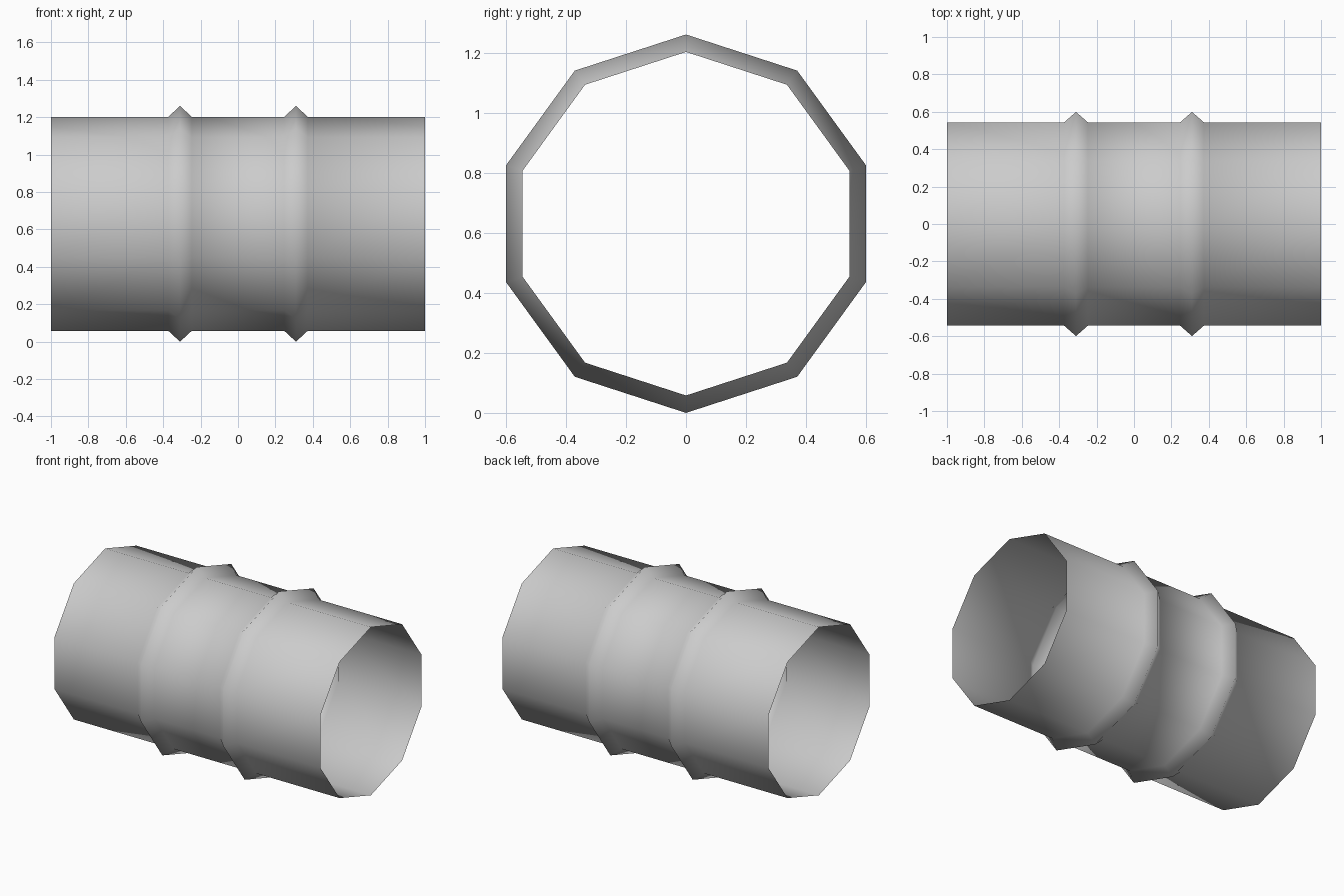
import bpy, bmesh, math

if "Cube" in bpy.data.objects:
    bpy.data.objects.remove(bpy.data.objects["Cube"])

SIDES = 10
R_TUBE, R_RIB = 0.572, 0.63

# Lengthwise profile (x, radius): plain tube with two pressed, hollow ribs
profile = [(-1.0, R_TUBE)]
for c in (-0.31, 0.31):
    profile += [(c - 0.063, R_TUBE), (c, R_RIB), (c + 0.063, R_TUBE)]
profile.append((1.0, R_TUBE))

# Spin the profile around the x axis, leaving both ends open
bm = bmesh.new()
rings = []
for x, r in profile:
    ring = []
    for i in range(SIDES):
        a = 2 * math.pi * i / SIDES
        ring.append(bm.verts.new((x, r * math.sin(a), R_RIB + r * math.cos(a))))
    rings.append(ring)
for a, b in zip(rings, rings[1:]):
    for i in range(SIDES):
        j = (i + 1) % SIDES
        # wound so normals point outward
        f = bm.faces.new((a[i], b[i], b[j], a[j]))
        f.normal_update()
        c = f.calc_center_median()
        if f.normal.y * c.y + f.normal.z * (c.z - R_RIB) < 0:
            f.normal_flip()
        f.smooth = True

mesh = bpy.data.meshes.new("ribbed_pipe")
bm.to_mesh(mesh)
bm.free()
pipe = bpy.data.objects.new("ribbed_pipe", mesh)
bpy.context.collection.objects.link(pipe)
